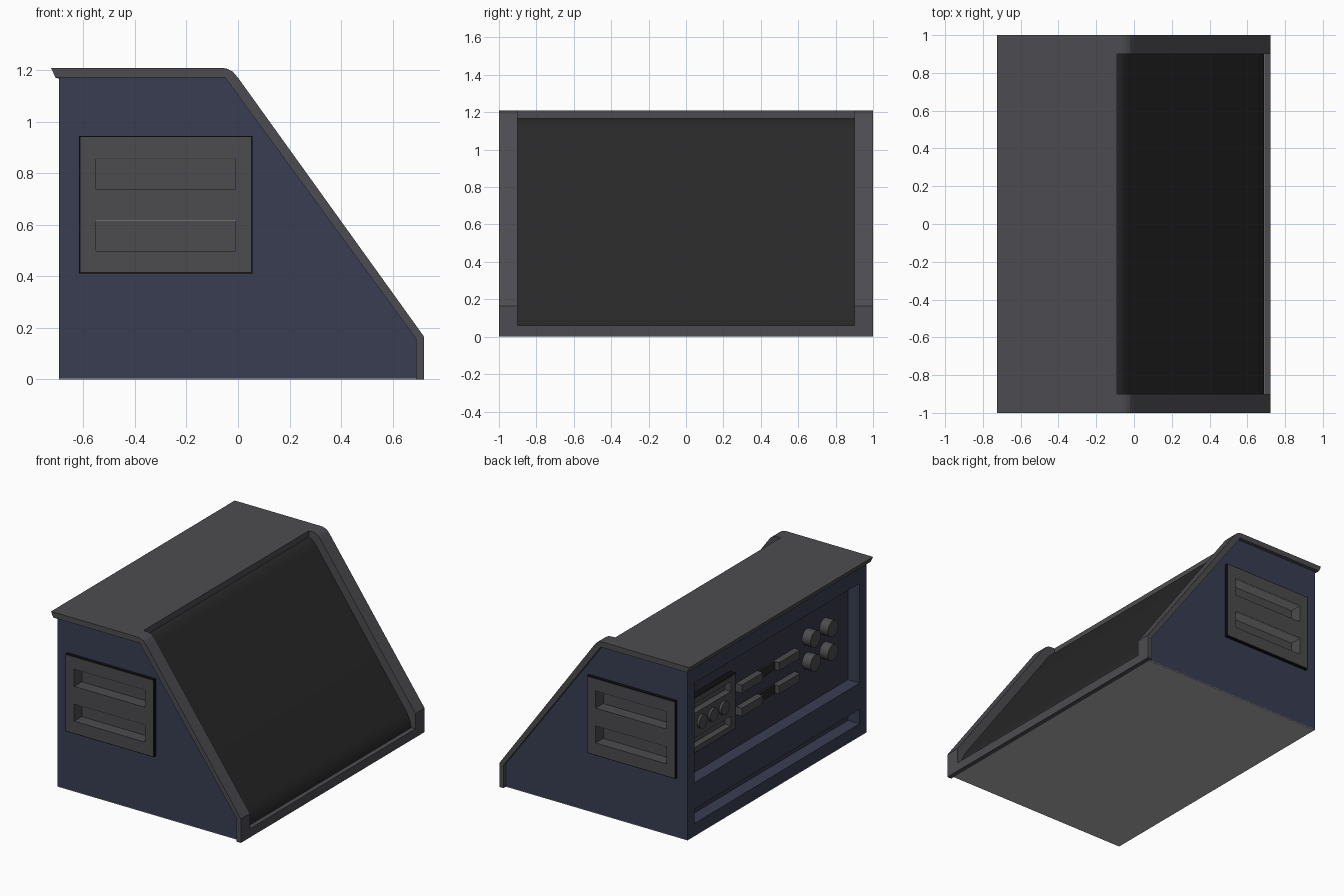
import bpy, bmesh, math
from mathutils import Matrix

if "Cube" in bpy.data.objects:
    bpy.data.objects.remove(bpy.data.objects["Cube"])


def material(name, rgb):
    m = bpy.data.materials.new(name)
    m.diffuse_color = (*rgb, 1)
    m.use_nodes = True
    m.node_tree.nodes["Principled BSDF"].inputs["Base Color"].default_value = m.diffuse_color
    return m


TRIM = material("trim grey", (0.073, 0.071, 0.080))
NAVY = material("navy blue", (0.040, 0.048, 0.084))
DEEP = material("deep navy", (0.037, 0.039, 0.068))
BLACK = material("panel black", (0.0215, 0.0215, 0.0215))
PLATE = material("plate grey", (0.072, 0.069, 0.074))
EDGE = material("edge black", (0.006, 0.006, 0.006))
LIGHT = material("light grey", (0.44, 0.44, 0.44))


def finish(bm, name, mat):
    bmesh.ops.recalc_face_normals(bm, faces=bm.faces)
    me = bpy.data.meshes.new(name)
    bm.to_mesh(me)
    bm.free()
    ob = bpy.data.objects.new(name, me)
    bpy.context.collection.objects.link(ob)
    me.materials.append(mat)
    return ob


def boxes(name, specs, mat):
    """One object from boxes given as (x0, x1, y0, y1, z0, z1)."""
    bm = bmesh.new()
    for x0, x1, y0, y1, z0, z1 in specs:
        m = (Matrix.Translation(((x0 + x1) / 2, (y0 + y1) / 2, (z0 + z1) / 2))
             @ Matrix.Diagonal((abs(x1 - x0), abs(y1 - y0), abs(z1 - z0), 1)))
        bmesh.ops.create_cube(bm, size=1, matrix=m)
    return finish(bm, name, mat)


def extrude(name, pts, y0, y1, mat):
    """Extrude an xz outline along y."""
    bm = bmesh.new()
    f = bm.faces.new([bm.verts.new((x, y0, z)) for x, z in pts])
    r = bmesh.ops.extrude_face_region(bm, geom=[f])
    vs = [v for v in r["geom"] if isinstance(v, bmesh.types.BMVert)]
    bmesh.ops.translate(bm, verts=vs, vec=(0, y1 - y0, 0))
    return finish(bm, name, mat)


def smooth(ob, angle):
    bpy.ops.object.select_all(action='DESELECT')
    ob.select_set(True)
    bpy.context.view_layer.objects.active = ob
    bpy.ops.object.shade_smooth_by_angle(angle=math.radians(angle))


def slot_plate(name, cu, cv, hw, hh, sw, so, sh, d_in, d_out, to_box):
    """Plate with two horizontal slots; to_box maps (u0,u1,v0,v1,d0,d1)."""
    def put(part, specs, mat):
        boxes(name + part, [to_box(cu + a, cu + b, cv + c, cv + d, e, f)
                            for a, b, c, d, e, f in specs], mat)
    mid = so - sh
    parts = [(-hw, -sw, -hh, hh), (sw, hw, -hh, hh), (-sw, sw, -mid, mid),
             (-sw, sw, so + sh, hh), (-sw, sw, -hh, -so - sh)]
    put("", [(*p, d_in, d_out) for p in parts] + [(-hw, hw, -hh, hh, d_in - 0.006, d_in)], PLATE)
    # dark rim around the plate edge
    t = 0.005
    rim = [(-hw - t, -hw, -hh - t, hh + t), (hw, hw + t, -hh - t, hh + t),
           (-hw, hw, hh, hh + t), (-hw, hw, -hh - t, -hh)]
    put("_rim", [(*p, d_in, d_out - 0.002) for p in rim], EDGE)
    # light slot ceilings
    put("_slot_ceiling", [(-sw, sw, c + sh - 0.003, c + sh, d_in, d_out - 0.002)
                          for c in (-so, so)], LIGHT)


# Outlines in xz
band = [(-0.725, 1.208), (-0.06, 1.208), (-0.04, 1.204), (-0.02, 1.193), (0, 1.17),
        (0.722, 0.165), (0.722, 0), (0.69, 0), (0.69, 0.158), (-0.05, 1.17), (-0.708, 1.17)]
wall = [(-0.694, 0.004), (0.69, 0.004), (0.69, 0.158), (-0.05, 1.17), (-0.694, 1.17)]
liner = [(-0.1, 1.17), (-0.1, 1.0), (0.55, 0.01), (0.69, 0.01), (0.69, 0.158), (-0.05, 1.17)]

# End walls, edge bands, liners and slotted side plates
for side, s in (("front", -1), ("rear", 1)):
    w = extrude(side + "_end_wall", wall, s * 0.905, s * 0.975, NAVY)
    cut = boxes(side + "_slot_cutter", [(-0.58, 0.02, s * 0.85, s * 1.05, 0.46, 0.9)], NAVY)
    cut.hide_render = True
    cut.hide_set(True)
    mod = w.modifiers.new("slot opening", 'BOOLEAN')
    mod.operation = 'DIFFERENCE'
    mod.solver = 'EXACT'
    mod.object = cut
    extrude(side + "_edge_band", band, s * 0.9, s * 1.0, TRIM)
    extrude(side + "_inner_liner", liner, s * 0.9, s * 0.905, TRIM)
    slot_plate(side + "_slot_plate", -0.28, 0.6775, 0.331, 0.262, 0.27, 0.12, 0.06,
               0.915, 0.998,
               lambda a, b, c, d, e, f, s=s: (a, b, s * e, s * f, c, d))

# Top slab with slanted rear edge
extrude("top_slab", [(-0.725, 1.208), (-0.09, 1.208), (-0.09, 1.165),
                     (-0.69, 1.165), (-0.708, 1.17)], -0.9, 0.9, TRIM)

# Lower lip and base
boxes("lower_lip", [(0.69, 0.722, -0.9, 0.9, 0, 0.06)], TRIM)
boxes("base_plate", [(-0.694, 0.69, -0.975, 0.975, 0, 0.004)], LIGHT)

# Sloping panel set just under the bands, rolling down behind the lip
panel = extrude("sloping_panel",
                [(-0.12, 1.168), (-0.09, 1.166), (-0.07, 1.157), (-0.05, 1.14), (-0.03, 1.115),
                 (0.645, 0.172), (0.664, 0.143), (0.678, 0.112), (0.686, 0.085), (0.689, 0.055),
                 (0.689, 0.02), (0.55, 0.02), (-0.12, 0.97)],
                -0.9, 0.9, BLACK)
smooth(panel, 35)

# Back frame and recessed back wall
rails = [(-0.694, -0.6, -0.905, 0.905, z0, z1)
         for z0, z1 in ((0.004, 0.088), (0.187, 0.368), (1.055, 1.166))]
rails += [(-0.694, -0.6, s * 0.9, s * 0.906, 0.004, 1.166) for s in (-1, 1)]
boxes("back_frame", rails, NAVY)
boxes("back_wall", [(-0.605, -0.59, -0.905, 0.905, 0.004, 1.166)], DEEP)

# Slotted connector plate on the back
slot_plate("back_slot_plate", 0.645, 0.73, 0.25, 0.187, 0.2, 0.118, 0.034,
           0.61, 0.655, lambda a, b, c, d, e, f: (-f, -e, a, b, c, d))


def knob(name, y, z, r, x0, x1):
    bm = bmesh.new()
    m = Matrix.Translation(((x0 + x1) / 2, y, z)) @ Matrix.Rotation(math.pi / 2, 4, 'Y')
    bmesh.ops.create_cone(bm, cap_ends=True, segments=20, radius1=r, radius2=r,
                          depth=abs(x1 - x0), matrix=m)
    smooth(finish(bm, name, PLATE), 40)


# Round sockets and knobs
for i in range(3):
    knob(f"plate_socket_{i + 1}", 0.77 - 0.12 * i, 0.735, 0.046, -0.64, -0.672)
for i, (y, z) in enumerate((y, z) for y in (-0.455, -0.645) for z in (0.67, 0.835)):
    knob(f"back_knob_{i + 1}", y, z, 0.056, -0.6, -0.67)

# Two rows of connector bars with a thinner dark link between
for i, z in enumerate((0.62, 0.78)):
    boxes(f"connector_bars_{i + 1}",
          [(-0.65, -0.6, y - 0.23, y, z - 0.028, z + 0.028) for y in (0.32, -0.085)], PLATE)
    boxes(f"connector_link_{i + 1}", [(-0.62, -0.6, -0.085, 0.09, z - 0.03, z + 0.03)], BLACK)
